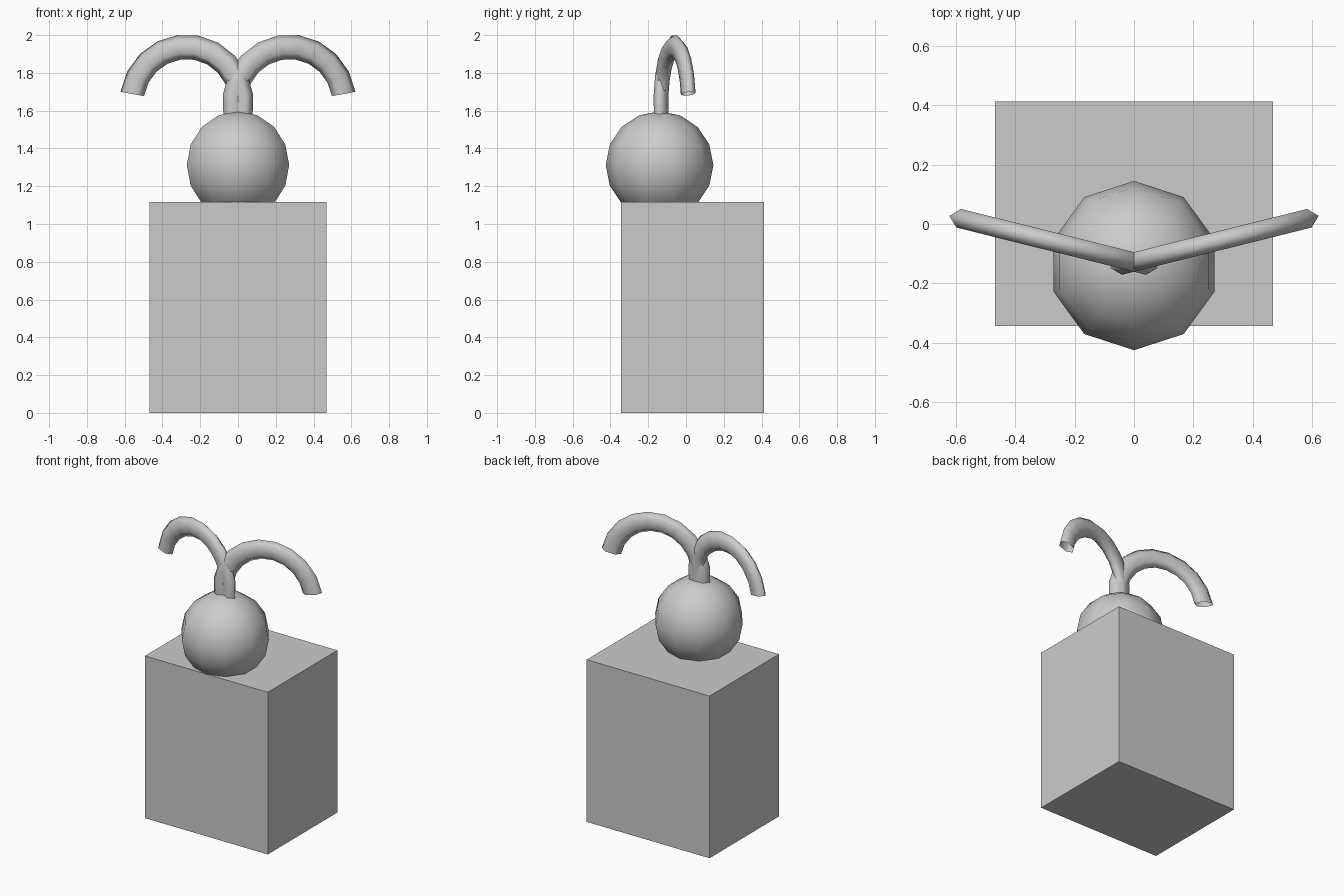
import bpy, bmesh, math

if "Cube" in bpy.data.objects:
    bpy.data.objects.remove(bpy.data.objects["Cube"])


def add_object(name, bm, smooth):
    bmesh.ops.recalc_face_normals(bm, faces=bm.faces)
    for f in bm.faces:
        f.smooth = smooth
    mesh = bpy.data.meshes.new(name)
    bm.to_mesh(mesh)
    bm.free()
    obj = bpy.data.objects.new(name, mesh)
    bpy.context.collection.objects.link(obj)
    return obj


def arched_feeler(name, side):
    """Flattened six-sided tube bent over half a circle, open at both ends."""
    ring_r, half_width, half_depth = 0.301, 0.065, 0.037
    cx, cy, cz = 0.272, -0.06, 1.637          # centre of the arc
    yaw, tilt, steps, sides = math.radians(14), math.radians(10), 10, 6
    bm = bmesh.new()
    rings = []
    for i in range(steps + 1):
        a = tilt + math.pi * i / steps
        ring = []
        for j in range(sides):
            t = 2 * math.pi * j / sides
            r = ring_r + half_width * math.cos(t)
            u, v = r * math.cos(a), half_depth * math.sin(t)
            x = cx + u * math.cos(yaw) - v * math.sin(yaw)
            y = cy + u * math.sin(yaw) + v * math.cos(yaw)
            ring.append(bm.verts.new((side * x, y, cz + r * math.sin(a))))
        rings.append(ring)
    for r0, r1 in zip(rings, rings[1:]):
        for j in range(sides):
            k = (j + 1) % sides
            bm.faces.new((r0[j], r0[k], r1[k], r1[j]))
    return add_object(name, bm, True)


# Block body
bm = bmesh.new()
bmesh.ops.create_cube(bm, size=1)
bmesh.ops.scale(bm, vec=(0.936, 0.756, 1.117), verts=bm.verts)
bmesh.ops.translate(bm, vec=(0, 0.034, 0.5585), verts=bm.verts)
add_object("body", bm, False)

# Ball head, sunk slightly into the body
bm = bmesh.new()
bmesh.ops.create_uvsphere(bm, u_segments=10, v_segments=8, radius=0.285)
bmesh.ops.translate(bm, vec=(0, -0.14, 1.312), verts=bm.verts)
add_object("head", bm, True)

# Pair of crossing feelers
arched_feeler("feeler_right", 1)
arched_feeler("feeler_left", -1)
